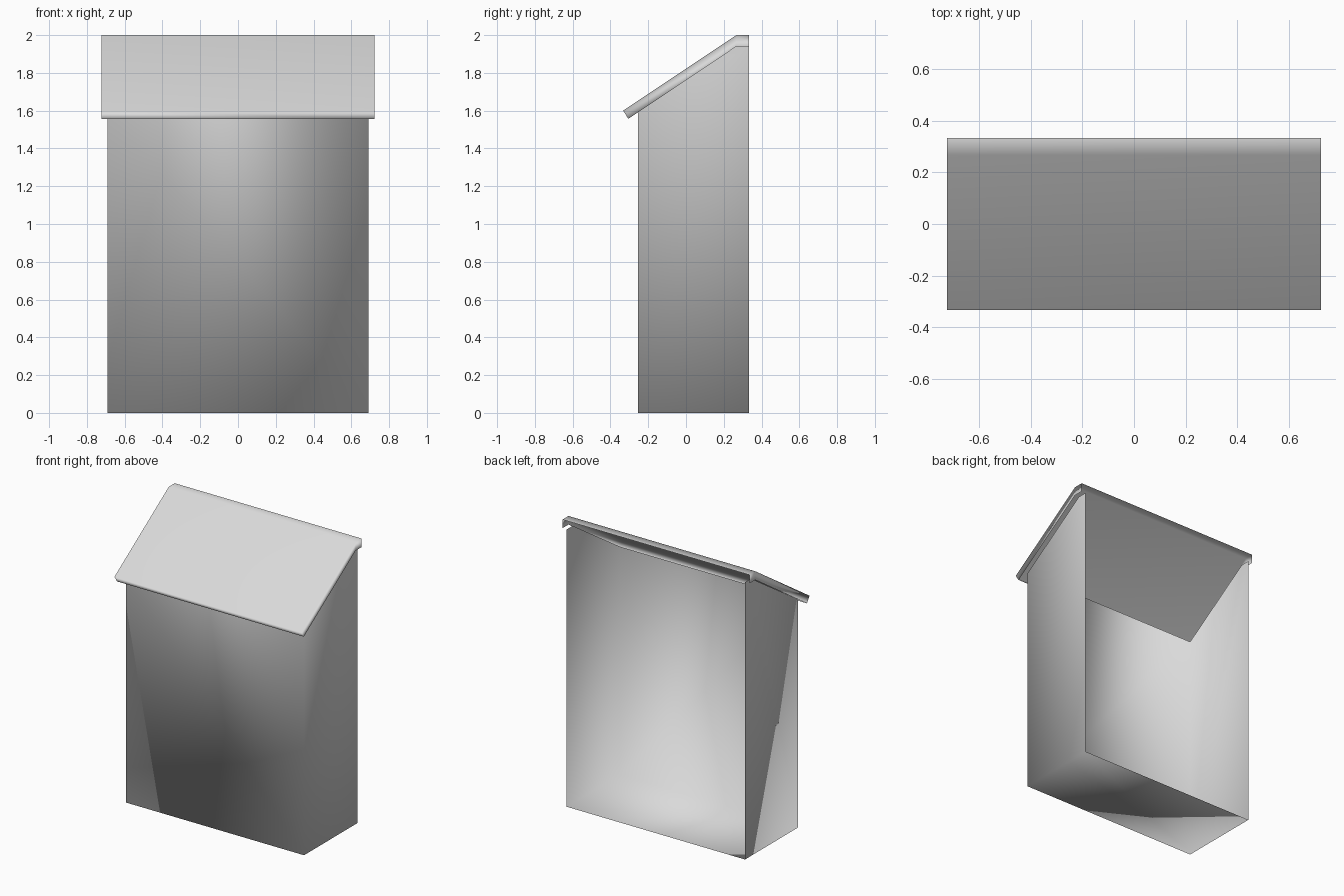
import bpy
import bmesh

if "Cube" in bpy.data.objects:
    bpy.data.objects.remove(bpy.data.objects["Cube"], do_unlink=True)

# Plain grey sheet metal
metal = bpy.data.materials.new("grey_metal")
metal.use_nodes = True
grey = (0.7, 0.7, 0.7, 1)
metal.diffuse_color = grey
metal.node_tree.nodes["Principled BSDF"].inputs["Base Color"].default_value = grey


def row(bm, x, profile):
    """Place a (y, z) profile at one x position."""
    return [bm.verts.new((x, y, z)) for y, z in profile]


def strip(bm, a, b):
    """Skin two matching rows of vertices."""
    for i in range(len(a) - 1):
        bm.faces.new((a[i], a[i + 1], b[i + 1], b[i]))


def finish(name, bm):
    bmesh.ops.recalc_face_normals(bm, faces=bm.faces[:])
    mesh = bpy.data.meshes.new(name)
    bm.to_mesh(mesh)
    bm.free()
    mesh.materials.append(metal)
    mesh.shade_smooth()
    obj = bpy.data.objects.new(name, mesh)
    bpy.context.collection.objects.link(obj)
    return obj


BACK, FOLD = 0.333, 0.267

# Open-backed body: floor, front wall and two sloping side walls
side = [(BACK, 0), (-0.255, 0), (-0.255, 1.595), (FOLD, 1.94), (BACK, 1.94)]
bm = bmesh.new()
left, right = row(bm, 0.69, side), row(bm, -0.69, side)
bm.faces.new(left)
bm.faces.new(right)
strip(bm, left[:3], right[:3])
finish("body", bm)

# Folded lid: sloping sheet, flat back strip, lips along front and sides
top = [(-0.333, 1.6), (FOLD, 2.0), (BACK, 2.0)]
rim = [(-0.305, 1.557), (FOLD, 1.94), (BACK, 1.94)]
bm = bmesh.new()
tops = [row(bm, x, top) for x in (-0.723, 0.723)]
rims = [row(bm, x, rim) for x in (-0.723, 0.723)]
strip(bm, *tops)
for upper, lower in zip(tops, rims):
    strip(bm, upper, lower)
bm.faces.new((tops[0][0], tops[1][0], rims[1][0], rims[0][0]))
lid = finish("lid", bm)

# Let the large sheet dominate the shading at its folds
weighted = lid.modifiers.new("weighted_normals", 'WEIGHTED_NORMAL')
weighted.mode = 'FACE_AREA'
weighted.weight = 50
